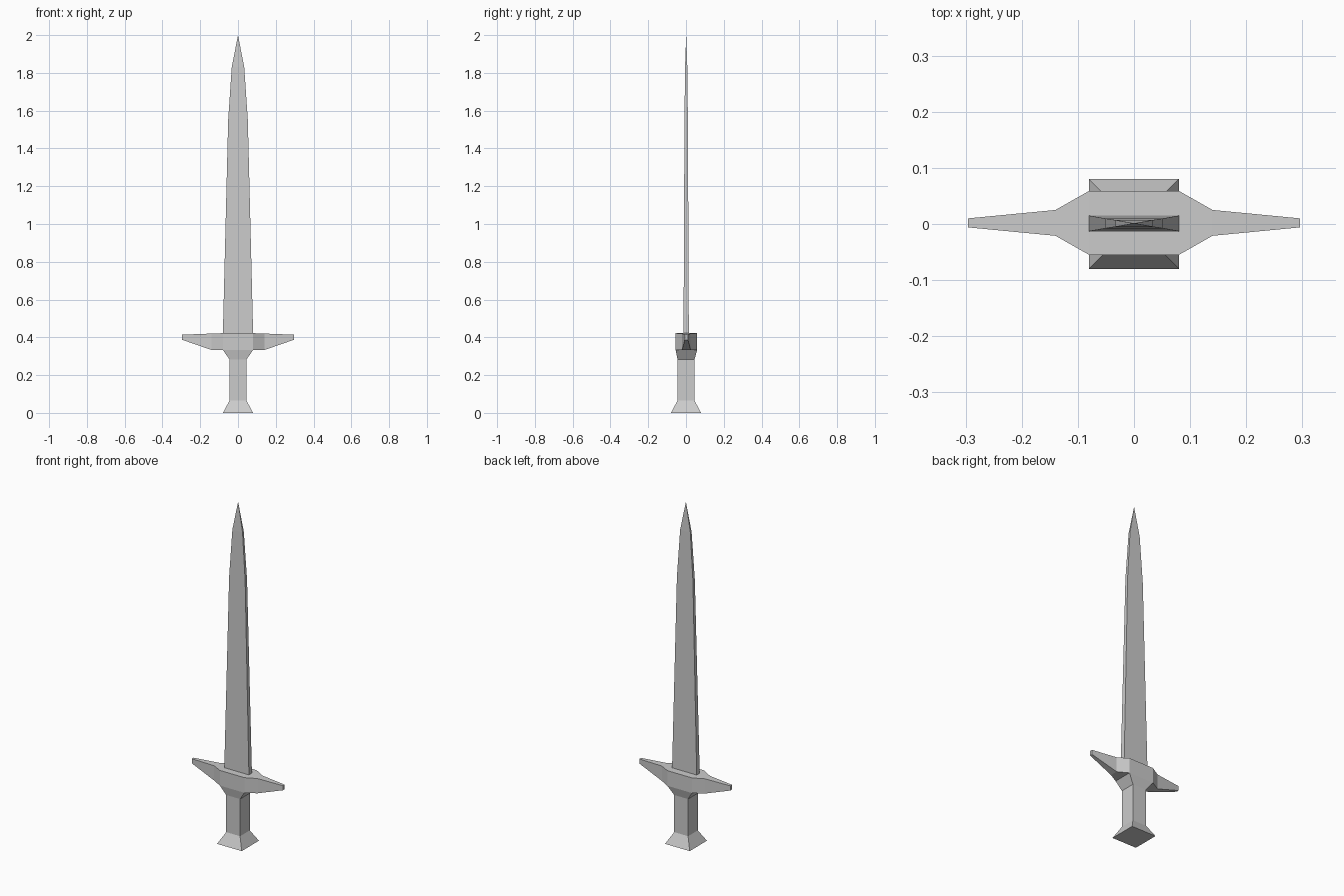
import bpy, bmesh

if "Cube" in bpy.data.objects:
    bpy.data.objects.remove(bpy.data.objects["Cube"])


def loft(name, rings, tip=None):
    """Bridge four-cornered rings, capped at both ends or closed at a tip point."""
    bm = bmesh.new()
    loops = [[bm.verts.new(p) for p in ring] for ring in rings]
    for a, b in zip(loops, loops[1:]):
        for i in range(4):
            j = (i + 1) % 4
            bm.faces.new((a[i], a[j], b[j], b[i]))
    bm.faces.new(loops[0][::-1])
    if tip:
        t = bm.verts.new(tip)
        for i in range(4):
            bm.faces.new((loops[-1][i], loops[-1][(i + 1) % 4], t))
    else:
        bm.faces.new(loops[-1])
    bmesh.ops.recalc_face_normals(bm, faces=bm.faces)
    mesh = bpy.data.meshes.new(name)
    bm.to_mesh(mesh)
    bm.free()
    obj = bpy.data.objects.new(name, mesh)
    bpy.context.collection.objects.link(obj)
    return obj


def level(z, hx, hy, cy=0.0):
    return [(-hx, cy - hy, z), (hx, cy - hy, z), (hx, cy + hy, z), (-hx, cy + hy, z)]


def station(x, hy, z0, z1, cy=0.002):
    return [(x, cy - hy, z0), (x, cy + hy, z0), (x, cy + hy, z1), (x, cy - hy, z1)]


# Handle: flared pommel, square grip and collar under the guard
loft("handle", [level(0, 0.08, 0.08), level(0.065, 0.045, 0.045),
                level(0.283, 0.045, 0.045), level(0.333, 0.08, 0.057, 0.002)])

# Crossguard: half profile mirrored to both sides
half = [(0.08, 0.057, 0.333, 0.422), (0.14, 0.023, 0.333, 0.420), (0.296, 0.008, 0.387, 0.414)]
left = [station(-x, *rest) for x, *rest in reversed(half)]
right = [station(x, *rest) for x, *rest in half]
loft("crossguard", left + right)

# Blade: flat-edged taper closing to a point
blade = [(0.42, 0.08, 0.014), (1.55, 0.052, 0.009), (1.83, 0.033, 0.006)]
loft("blade", [level(z, hx, hy, 0.001) for z, hx, hy in blade], tip=(0, 0.001, 2.0))
